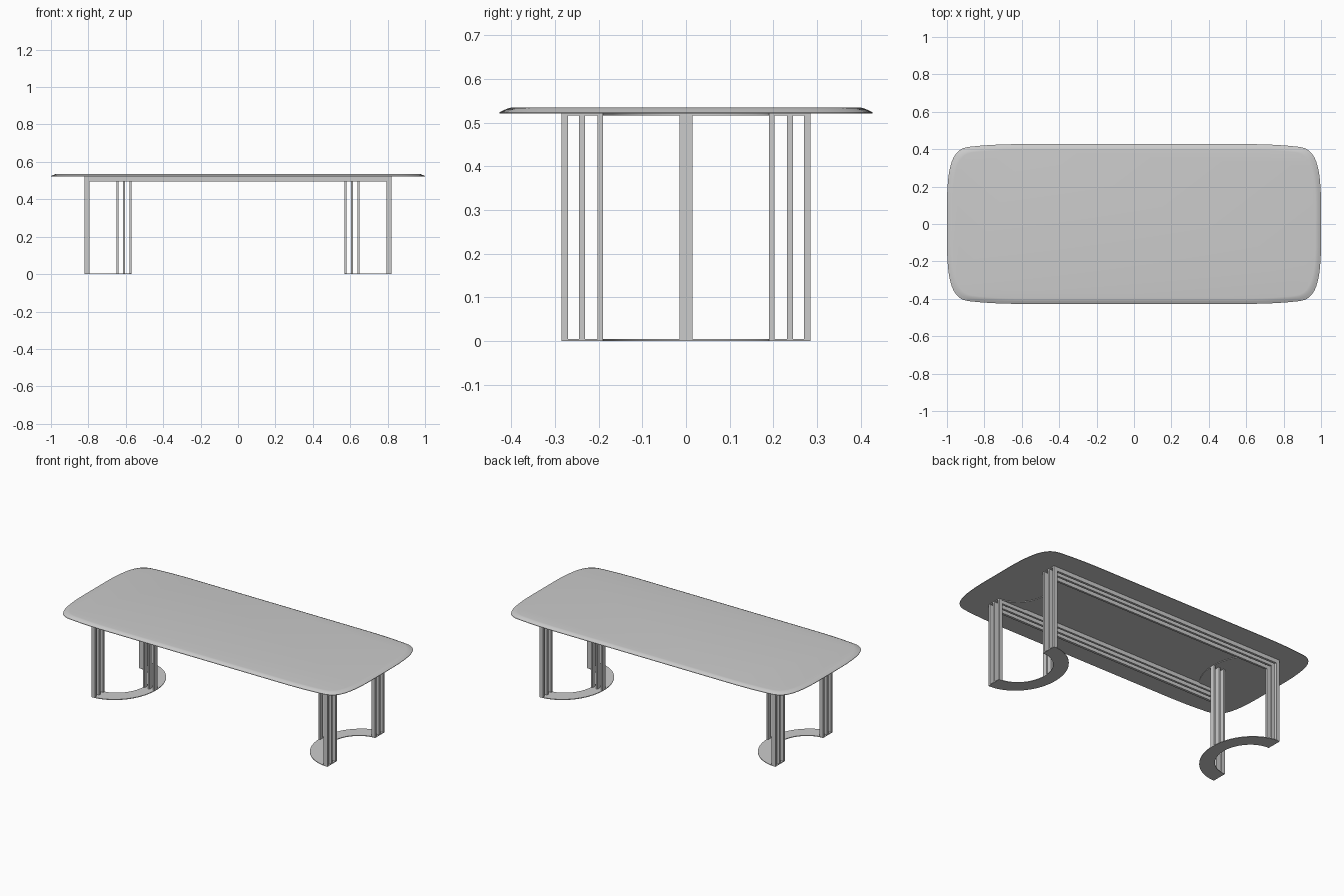
import bpy, bmesh, math
from mathutils import Vector
from mathutils.geometry import interpolate_bezier

if "Cube" in bpy.data.objects:
    bpy.data.objects.remove(bpy.data.objects["Cube"])


def make_object(name, bm, smooth=False):
    bmesh.ops.recalc_face_normals(bm, faces=bm.faces)
    mesh = bpy.data.meshes.new(name)
    bm.to_mesh(mesh)
    bm.free()
    ob = bpy.data.objects.new(name, mesh)
    bpy.context.collection.objects.link(ob)
    if smooth:
        bpy.ops.object.select_all(action='DESELECT')
        bpy.context.view_layer.objects.active = ob
        ob.select_set(True)
        bpy.ops.object.shade_smooth_by_angle(angle=math.radians(25))
    return ob


def add_box(bm, x0, x1, y0, y1, z0, z1):
    vs = bmesh.ops.create_cube(bm, size=1)['verts']
    for v in vs:
        v.co = Vector(((x0 + x1) / 2 + v.co.x * (x1 - x0),
                       (y0 + y1) / 2 + v.co.y * (y1 - y0),
                       (z0 + z1) / 2 + v.co.z * (z1 - z0)))


def stack_rings(bm, rings):
    """Bridge equal-length closed rings and cap both ends."""
    loops = [[bm.verts.new(p) for p in ring] for ring in rings]
    n = len(loops[0])
    for a, b in zip(loops, loops[1:]):
        for i in range(n):
            j = (i + 1) % n
            bm.faces.new((a[i], a[j], b[j], b[i]))
    bm.faces.new(loops[0][::-1])
    bm.faces.new(loops[-1])


# Tabletop: softly bowed rounded rectangle with a bevelled rim
def bez(a, b, c, d, n):
    return interpolate_bezier(*[Vector((*p, 0)) for p in (a, b, c, d)], n)


quarter = bez((1, .12), (.997, .33), (.965, .402), (.885, .412), 16)
quarter += bez((.885, .412), (.82, .42), (.72, .427), (.6, .427), 8)[1:]
q = [(p.x, p.y) for p in quarter]
outline = (q + [(-x, y) for x, y in q[::-1]]
           + [(-x, -y) for x, y in q] + [(x, -y) for x, y in q[::-1]])
rim = [(0, .521), (0, .524), (.012, .530), (.022, .534), (.03, .535)]
bm = bmesh.new()
stack_rings(bm, [[(x * (1 - d), y * (1 - d / .427), z) for x, y in outline]
                 for d, z in rim])
make_object("tabletop", bm, True)

# Long frames: three parallel bars per side, each with two legs and a rail
BARS = [(.19, .203), (.231, .245), (.27, .285)]
for side, label in ((-1, "front"), (1, "back")):
    bm = bmesh.new()
    for a, b in BARS:
        y0, y1 = sorted((a * side, b * side))
        # one U-shaped profile extruded across the bar thickness
        profile = [(-.82, .003), (-.795, .003), (-.795, .496), (.795, .496),
                   (.795, .003), (.82, .003), (.82, .521), (-.82, .521)]
        stack_rings(bm, [[(x, y, z) for x, z in profile] for y in (y0, y1)])
    make_object(label + "_leg_frames", bm)

# Each end: curved floor plate, matching top plate and a middle leg cluster
STEPS = 40
for side, label in ((-1, "left"), (1, "right")):
    angles = [math.pi * (i / STEPS - .5) for i in range(STEPS + 1)]
    arc = [(side * (.82 - .25 * math.cos(t)), .285 * math.sin(t)) for t in angles]
    arc += [(side * (.82 - .17 * math.cos(t)), .19 * math.sin(t)) for t in angles[::-1]]
    for name, z0, z1 in (("floor_plate", 0, .004), ("top_plate", .517, .521)):
        bm = bmesh.new()
        stack_rings(bm, [[(x, y, z) for x, y in arc] for z in (z0, z1)])
        make_object(label + "_" + name, bm, True)
    bm = bmesh.new()
    for a, b in ((.57, .581), (.604, .616), (.638, .65)):
        x0, x1 = sorted((a * side, b * side))
        add_box(bm, x0, x1, -.015, .015, .003, .519)
    make_object(label + "_middle_legs", bm)
